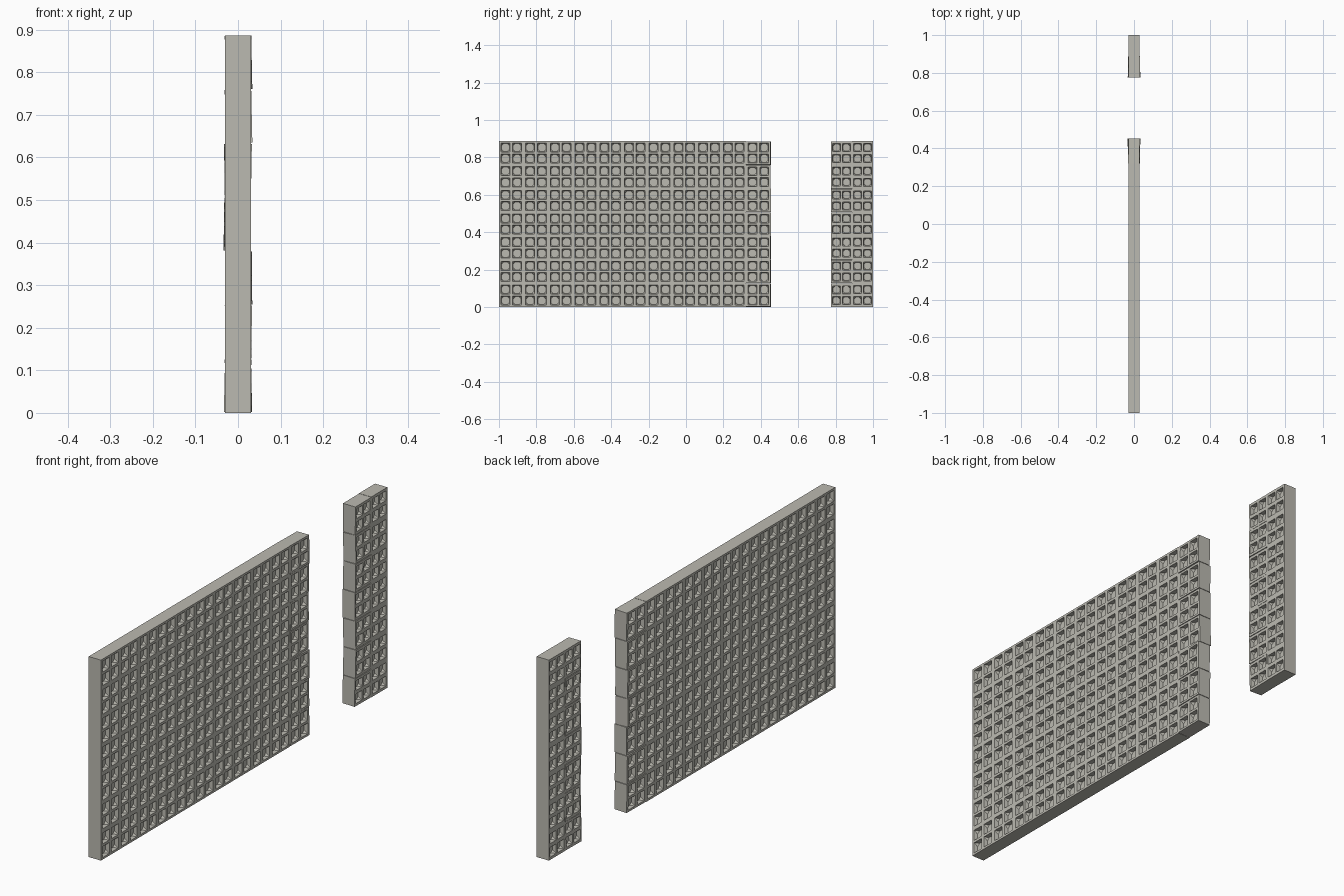
import bpy, bmesh, random
from math import radians
from mathutils import Matrix, Vector

random.seed(4)
if "Cube" in bpy.data.objects:
    bpy.data.objects.remove(bpy.data.objects["Cube"])

stone = bpy.data.materials.new("warm grey stone")
stone.use_nodes = True
colour = (0.50, 0.49, 0.44, 1)
stone.diffuse_color = colour
stone.node_tree.nodes["Principled BSDF"].inputs["Base Color"].default_value = colour

HALF = 0.03            # half thickness of the wall
HEIGHT = 0.886
COURSES = 7
COURSE = HEIGHT / COURSES
DEPTH = 0.017          # depth of each coffer


def coffer(bm, x, y0, y1, z0, z1, cy, cz, a):
    """One framed square recess tapering to an octagonal floor."""
    side = 1 if x > 0 else -1
    signs = [(-1, -1), (1, -1), (1, 1), (-1, 1)]
    outer = [bm.verts.new((x, y1 if s > 0 else y0, z1 if t > 0 else z0)) for s, t in signs]
    rim = [bm.verts.new((x, cy + s * a, cz + t * a)) for s, t in signs]
    b, c = a * 0.88, a * 0.4
    floor = []
    for i, (s, t) in enumerate(signs):
        pair = [(s * b, t * c), (s * c, t * b)]
        if i % 2:
            pair.reverse()
        floor += [bm.verts.new((x - side * DEPTH, cy + u, cz + v)) for u, v in pair]
    for i in range(4):
        j = (i + 1) % 4
        bm.faces.new((outer[i], outer[j], rim[j], rim[i]))
        bm.faces.new((rim[i], rim[j], floor[2 * j], floor[2 * i + 1]))
        bm.faces.new((rim[i], floor[2 * i + 1], floor[2 * i]))
    bm.faces.new(floor)


def block(bm, y0, y1, z0, z1, turn=None):
    """One block with two by two coffers on each broad face."""
    part = bmesh.new()
    ym, zm = (y0 + y1) / 2, (z0 + z1) / 2
    dy, dz = (y1 - y0) * 0.237, (z1 - z0) * 0.235
    a = min(y1 - y0, z1 - z0) * 0.19
    for x in (-HALF, HALF):
        for ya, yb, s in ((y0, ym, -1), (ym, y1, 1)):
            for za, zb, t in ((z0, zm, -1), (zm, z1, 1)):
                coffer(part, x, ya, yb, za, zb, ym + s * dy, zm + t * dz, a)
    # the four narrow sides
    for p, q in (((y0, z0), (y1, z0)), ((y1, z0), (y1, z1)),
                 ((y1, z1), (y0, z1)), ((y0, z1), (y0, z0))):
        part.faces.new([part.verts.new(v) for v in
                        ((-HALF, *p), (HALF, *p), (HALF, *q), (-HALF, *q))])
    bmesh.ops.remove_doubles(part, verts=part.verts, dist=0.0001)
    bmesh.ops.recalc_face_normals(part, faces=part.faces)
    if turn:
        bmesh.ops.transform(part, matrix=turn, verts=part.verts)
    mesh = bpy.data.meshes.new("block")
    part.to_mesh(mesh)
    part.free()
    bm.from_mesh(mesh)
    bpy.data.meshes.remove(mesh)


def finish(name, bm):
    mesh = bpy.data.meshes.new(name)
    bm.to_mesh(mesh)
    bm.free()
    mesh.materials.append(stone)
    obj = bpy.data.objects.new(name, mesh)
    bpy.context.collection.objects.link(obj)


def wall(name, y0, y1, columns, loose):
    """Coursed wall; the column next to the doorway is slightly out of true."""
    width = (y1 - y0) / columns
    body, ends = bmesh.new(), bmesh.new()
    for col in range(columns):
        ya = y0 + col * width
        for row in range(COURSES):
            za = row * COURSE
            if col != loose:
                block(body, ya, ya + width, za, za + COURSE)
                continue
            pivot = Vector((0, ya if loose else ya + width, za + COURSE / 2))
            yaw = radians(random.uniform(-1.6, 1.6))
            lean = radians(random.uniform(-1.5, 1.5))
            turn = (Matrix.Translation(pivot) @ Matrix.Rotation(yaw, 4, "Z")
                    @ Matrix.Rotation(lean, 4, "Y") @ Matrix.Translation(-pivot))
            block(ends, ya, ya + width, za + 0.001, za + COURSE - 0.001, turn)
    finish(name, body)
    finish(name + "_loose_end", ends)


wall("long_wall", -1.0, 0.453, 11, 10)
wall("short_wall", 0.775, 1.0, 2, 0)
